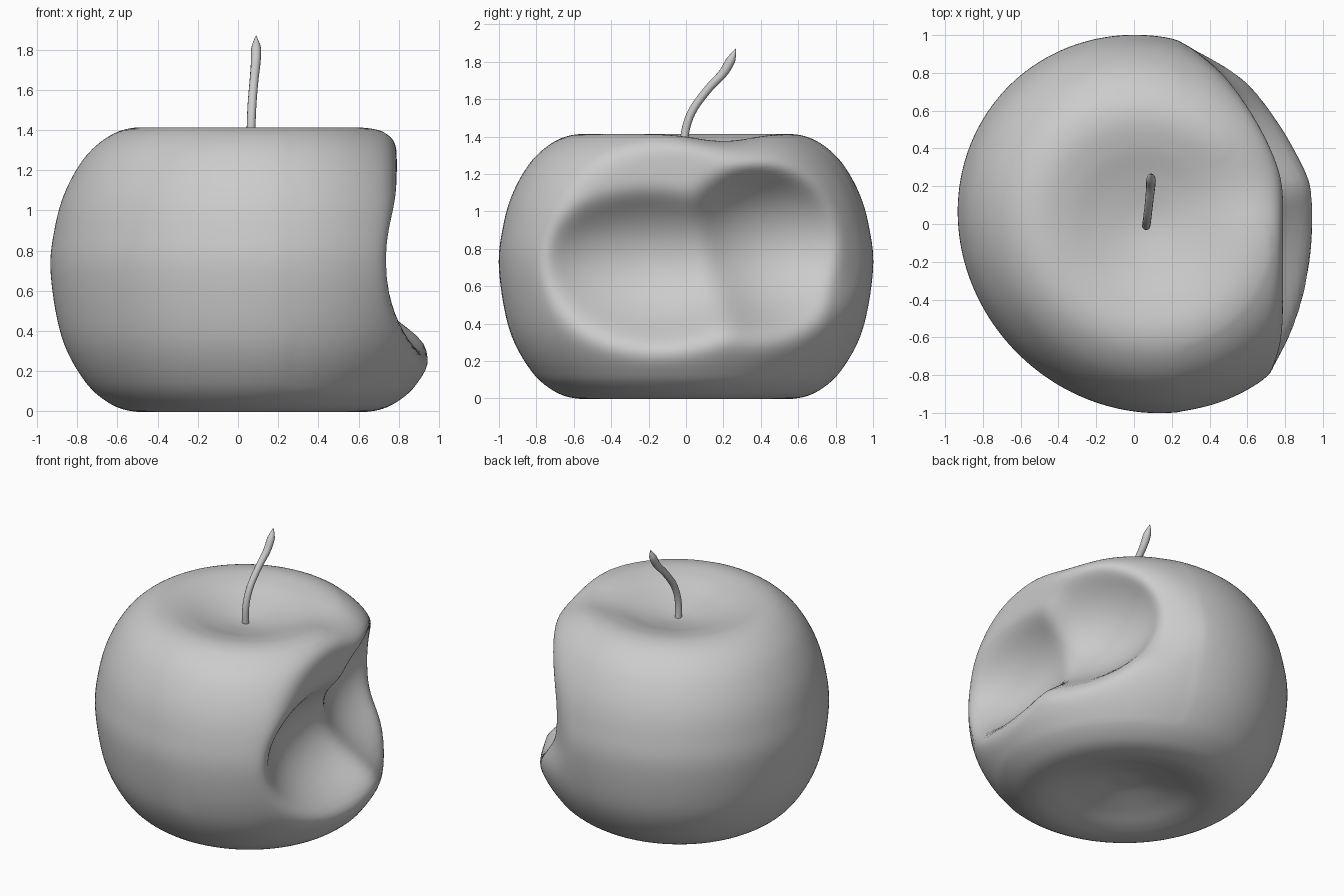
import bpy, bmesh, math
from mathutils import Vector

if "Cube" in bpy.data.objects:
    bpy.data.objects.remove(bpy.data.objects["Cube"])

CX = 0.07  # axis of the fruit


def catmull(pts, n):
    out = []
    P = [Vector(p) for p in pts]
    P = [2 * P[0] - P[1]] + P + [2 * P[-1] - P[-2]]
    for i in range(1, len(P) - 2):
        a, b, c, d = P[i - 1:i + 3]
        for k in range(n):
            t = k / n
            out.append(0.5 * (2 * b + (c - a) * t + (2 * a - 5 * b + 4 * c - d) * t ** 2
                              + (3 * b - a - 3 * c + d) * t ** 3))
    return out + [P[-2]]


# Bite: two soft tooth lobes (centre, radii) pressed in along -x
LOBES = [((1.25, -0.20, 0.74), (0.68, 0.80, 0.49)),
         ((1.10, 0.58, 0.82), (0.68, 0.70, 0.51))]


def smin(a, b, k):
    h = max(k - abs(a - b), 0) / k
    return min(a, b) - h * h * k / 4


def bite_depth(y, z):
    # upper lip is pulled in, lower lip left full
    best = 0.79 - 0.9 * max(0, y - 0.2) ** 2 + 2 * max(0, 0.55 - z)
    for c, s in LOBES:
        q = 1 - ((y - c[1]) / s[1]) ** 2 - ((z - c[2]) / s[2]) ** 2
        if q > 0:
            best = smin(best, c[0] - s[0] * math.sqrt(q), 0.03)
    return best


# Body: lathed profile with dimples at both ends
profile = [(0.0, 0.115), (0.12, 0.107), (0.3, 0.06), (0.45, 0.012), (0.57, -0.002), (0.7, 0.036),
           (0.83, 0.15), (0.945, 0.37), (1.0, 0.69), (0.98, 0.91), (0.925, 1.1),
           (0.825, 1.27), (0.7, 1.375), (0.57, 1.413), (0.42, 1.395), (0.25, 1.345), (0.1, 1.31), (0.0, 1.30)]
prof = catmull(profile, 7)[1:-1]
SEG = 200
bm = bmesh.new()
rings = []
for r, z in prof:
    ring = []
    for k in range(SEG):
        a = 2 * math.pi * k / SEG
        x, y = r * math.cos(a), r * math.sin(a)
        zz = z
        if z > 1.0:  # shallow groove running out toward the bite
            zz -= 0.04 * math.exp(-((x - 0.6) / 0.35) ** 2 - ((y - 0.22) / 0.22) ** 2)
        x += CX - 0.065 * y
        if x > 0.15:
            x = smin(x, bite_depth(y, zz), 0.08)
        ring.append(bm.verts.new((x, y, zz)))
    rings.append(ring)
for lo, hi in zip(rings, rings[1:]):
    for k in range(SEG):
        j = (k + 1) % SEG
        bm.faces.new((lo[k], lo[j], hi[j], hi[k]))
bm.faces.new(rings[0][::-1])
bm.faces.new(rings[-1])
bmesh.ops.recalc_face_normals(bm, faces=bm.faces)
# Round off the bite edges only
soft = [v for v in bm.verts if v.co.x > 0.25 and 0.12 < v.co.z < 1.39]
for _ in range(12):
    bmesh.ops.smooth_vert(bm, verts=soft, factor=0.5, use_axis_x=True, use_axis_y=True, use_axis_z=True)
for f in bm.faces:
    f.smooth = True
me = bpy.data.meshes.new("apple_body")
bm.to_mesh(me)
bm.free()
bpy.context.collection.objects.link(bpy.data.objects.new("apple_body", me))

# Stem: tapered curved tube (x, y, z, radius)
stem_pts = [(0.065, -0.005, 1.25, 0.023), (0.065, -0.008, 1.40, 0.022), (0.07, 0.03, 1.53, 0.022),
            (0.08, 0.115, 1.65, 0.022), (0.088, 0.195, 1.735, 0.024), (0.09, 0.235, 1.80, 0.025),
            (0.09, 0.252, 1.835, 0.016), (0.09, 0.266, 1.87, 0.001)]
cu = bpy.data.curves.new("stem", 'CURVE')
cu.dimensions = '3D'
cu.bevel_depth = 1.0
cu.bevel_resolution = 4
cu.use_fill_caps = True
path = catmull(stem_pts, 5)
sp = cu.splines.new('POLY')
sp.points.add(len(path) - 1)
for p, q in zip(sp.points, path):
    p.co = (q[0], q[1], q[2], 1)
    p.radius = max(q[3], 0.001)
sp.use_smooth = True
bpy.context.collection.objects.link(bpy.data.objects.new("stem", cu))
